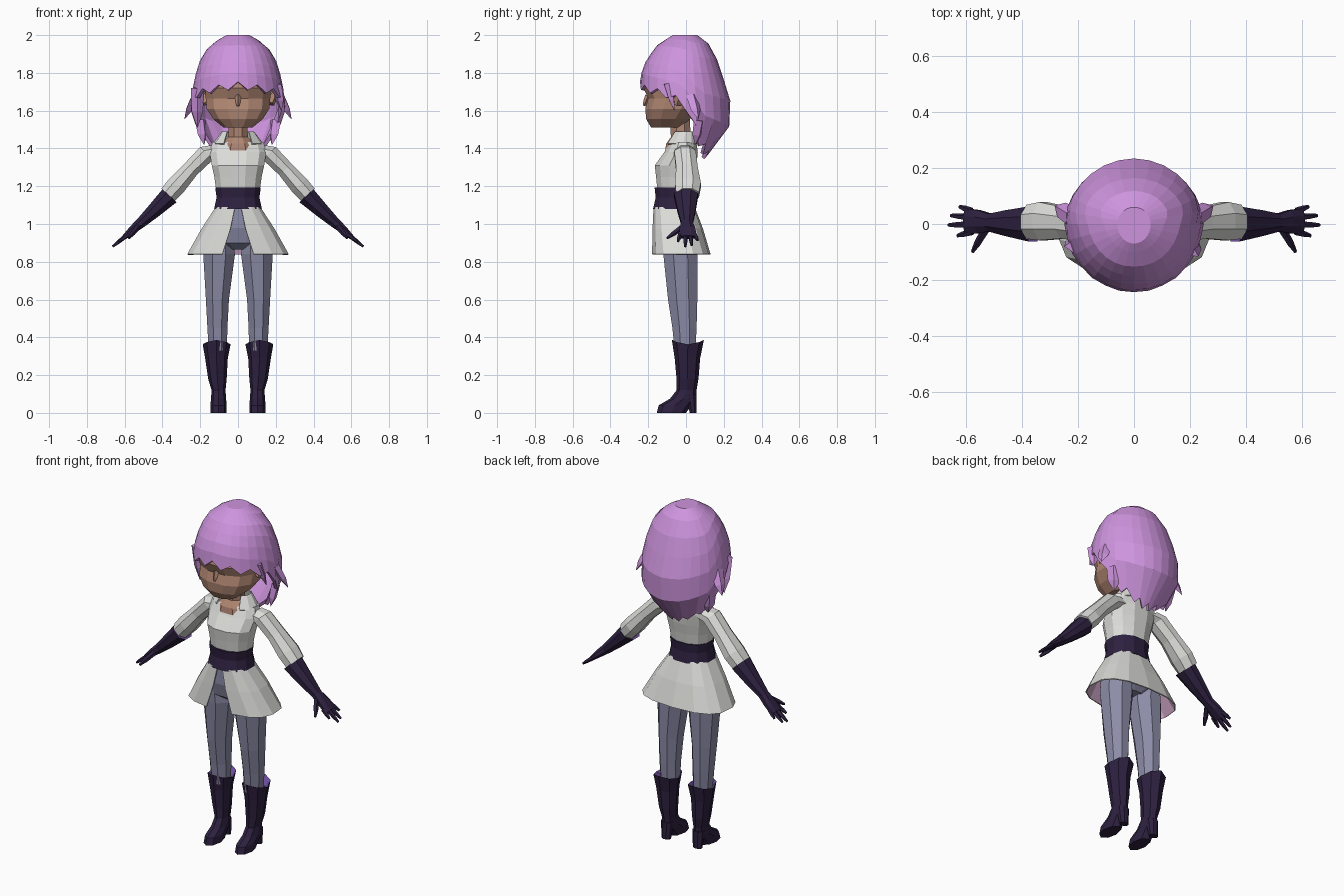
import bpy, bmesh, math
from mathutils import Vector

if "Cube" in bpy.data.objects:
    bpy.data.objects.remove(bpy.data.objects["Cube"])


def mat(name, r, g, b):
    m = bpy.data.materials.new(name)
    lin = [((c / 255 + 0.055) / 1.055) ** 2.4 for c in (r, g, b)]
    m.diffuse_color = (*lin, 1)
    m.use_nodes = True
    m.node_tree.nodes["Principled BSDF"].inputs["Base Color"].default_value = m.diffuse_color
    return m


HAIR = mat("lilac_hair", 206, 148, 222)
SKIN = mat("brown_skin", 176, 134, 114)
WHITE = mat("white_cloth", 220, 220, 217)
DARK = mat("dark_purple_leather", 46, 33, 64)
GREY = mat("grey_violet_trousers", 140, 140, 168)
LINING = mat("purple_lining", 112, 78, 162)
PINK = mat("pink_skirt_lining", 205, 165, 198)


def ring(z, rx, y0, y1, cx=0.0, n=12, sq=1.0, phase=0.5, gap=None, wave=0.0):
    """Horizontal ring, counter-clockwise from the front; gap leaves it open."""
    pts = []
    k = 1 / math.cos(math.pi / n) if phase == 0.5 and gap is None else 1
    for i in range(n if gap is None else n + 1):
        if gap is None:
            a = -math.pi / 2 + (i + phase) * 2 * math.pi / n
        else:
            a = -math.pi / 2 + gap + i * (2 * math.pi - 2 * gap) / n
        c, s = [math.copysign(abs(v) ** sq, v) * k for v in (math.cos(a), math.sin(a))]
        pts.append((cx + rx * c, (y0 + y1) / 2 + (y1 - y0) / 2 * s,
                    z + wave * math.cos(2 * a)))
    return pts


ARM_N = Vector((0.73, 0, 0.68))


def arm_ring(x, y, z, ry, rn, n=8):
    """Ring across the sloping arm."""
    return [Vector((x, y, z)) + Vector((0, ry, 0)) * math.cos(a) + ARM_N * rn * math.sin(a)
            for a in [(i + 0.5) * 2 * math.pi / n for i in range(n)]]


def grid(name, rows, mats, closed=True, caps=True, mirror=False, thick=0, lined=False):
    """Skin a list of point rows; a lined part gets material 1 on its first band."""
    bm = bmesh.new()
    vs = [[bm.verts.new(p) for p in r] for r in rows]
    n = len(vs[0])
    for r in range(len(vs) - 1):
        for c in range(n if closed else n - 1):
            d = (c + 1) % n
            f = bm.faces.new((vs[r][c], vs[r + 1][c], vs[r + 1][d], vs[r][d]))
            f.material_index = int(lined and r == 0)
    if caps in (True, "top"):
        f = bm.faces.new(vs[0])
        f.material_index = int(lined)
    if caps is True:
        bm.faces.new(vs[-1][::-1])
        bmesh.ops.recalc_face_normals(bm, faces=bm.faces)
    me = bpy.data.meshes.new(name)
    bm.to_mesh(me)
    bm.free()
    ob = bpy.data.objects.new(name, me)
    bpy.context.collection.objects.link(ob)
    for m in mats:
        me.materials.append(m)
    if thick:
        s = ob.modifiers.new("thickness", "SOLIDIFY")
        s.thickness = thick
        s.material_offset = len(mats) - 1
    if mirror:
        m = ob.modifiers.new("mirror", "MIRROR")
        m.use_mirror_merge = False
    return ob


def spike(name, a, b, r, m, tip=0.15, n=5, mirror=False, flat=1.0):
    """Tapered strand or finger from a to b."""
    a, b = Vector(a), Vector(b)
    q = (b - a).to_track_quat('Z', 'Y')
    rows = []
    for t, k in ((0, 1), (0.6, 0.85), (1, tip)):
        rows.append([a.lerp(b, t) + q @ Vector((r * k * math.cos(i * 2 * math.pi / n),
                                               flat * r * k * math.sin(i * 2 * math.pi / n), 0))
                     for i in range(n)])
    return grid(name, rows, [m], mirror=mirror)


def interp(z, table, col):
    for a, b in zip(table, table[1:]):
        if z >= b[0]:
            t = (a[0] - z) / (a[0] - b[0])
            return a[col] + (b[col] - a[col]) * t
    return table[-1][col]


# hair shell: profile (z, half width, front, back) and a hem that varies by direction
PROFILE = [(2.0, .06, .07, .06), (1.95, .15, .15, .125), (1.87, .2, .21, .165),
           (1.78, .228, .243, .195), (1.7, .243, .245, .222), (1.6, .25, .25, .248),
           (1.5, .225, .22, .225), (1.42, .175, .16, .165), (1.35, .10, .10, .10)]
HEM = [(-180, 1.355), (-150, 1.37), (-115, 1.43), (-104, 1.5), (-92, 1.61),
       (-72, 1.68), (-40, 1.71), (0, 1.735)]
hem_table = [(-d, z) for d, z in HEM[::1]]
COLS = 28
rows = []
for s in (0, .07, .2, .36, .54, .75, 1):
    row = []
    for i in range(COLS):
        a = i * 2 * math.pi / COLS
        d = math.degrees(min(a, 2 * math.pi - a))
        zb = interp(d, hem_table, 1)
        if s == 1:
            zb += 0.018 * (-1) ** i
        z = 2 - (2 - zb) * s
        depth = interp(z, PROFILE, 2 if math.cos(a) > 0 else 3)
        row.append((interp(z, PROFILE, 1) * math.sin(a), -depth * math.cos(a), z))
    rows.append(row)
grid("hair_shell", rows, [HAIR], caps="top", thick=0.02)

# loose strands
spike("side_hair_tip", (.225, .03, 1.68), (.283, .065, 1.555), .035, HAIR, .05, 4, True, .6)
spike("back_hair_tip", (.2, .07, 1.55), (.18, .05, 1.42), .04, HAIR, .05, 4, True, .6)
spike("cheek_lock", (-.215, -.08, 1.72), (-.215, -.05, 1.51), .035, HAIR, .05, 4, False, .7)
spike("temple_lock", (.205, -.1, 1.74), (.23, -.06, 1.6), .03, HAIR, .05, 4, False, .6)

# head, nose, ears, neck
head = [(1.86, .12, -.14, .08), (1.8, .165, -.2, .1), (1.72, .172, -.224, .1),
        (1.665, .17, -.2, .09), (1.61, .165, -.215, .07), (1.555, .13, -.21, .02),
        (1.512, .078, -.185, -.03)]
grid("head", [ring(*r, sq=.85) for r in head], [SKIN])
spike("nose", (0, -.2, 1.68), (0, -.222, 1.625), .016, SKIN, .4, 4)
spike("ear", (.165, -.05, 1.64), (.195, -.03, 1.7), .03, SKIN, .5, 6, True)
grid("neck", [ring(*r, n=8) for r in ((1.56, .05, -.085, .02), (1.46, .052, -.08, .025),
                                      (1.425, .085, -.105, .03), (1.39, .1, -.11, .03))], [SKIN])

# tunic top, collar, belt
tunic = [(1.42, .1, -.1, .04), (1.435, .135, -.085, .055), (1.38, .15, -.115, .062),
         (1.31, .138, -.165, .055), (1.25, .125, -.158, .045), (1.17, .114, -.15, .035)]
grid("tunic_top", [ring(*r, sq=.9) for r in tunic], [WHITE])
grid("collar", [ring(1.49, .085, -.075, .055, gap=.75, n=10),
                ring(1.425, .135, -.115, .075, gap=.6, n=10)],
     [WHITE], closed=False, caps=False, thick=.006)
belt = [(1.192, .12, -.166, .045), (1.14, .113, -.16, .04), (1.08, .126, -.174, .05)]
grid("belt", [ring(*r, sq=.9) for r in belt], [DARK])

# skirt with open front
skirt = [(1.09, .12, -.172, .046, 4), (.975, .195, -.178, .09, 7), (.84, .27, -.182, .13, 12)]
grid("skirt", [ring(*r[:4], n=14, sq=.75, gap=math.radians(r[4])) for r in skirt],
     [WHITE, PINK], closed=False, caps=False, thick=.006)

# trousers
hips = [(1.1, .11, -.15, .035), (.98, .165, -.15, .06), (.9, .17, -.13, .065), (.865, .07, -.08, .03)]
grid("hips", [ring(*r) for r in hips], [GREY])
leg = [(.95, .07, -.125, .06, .1), (.84, .084, -.12, .062, .1), (.6, .061, -.095, .06, .109),
       (.45, .053, -.072, .056, .109), (.33, .048, -.06, .05, .107)]
grid("trouser_leg", [ring(*r, n=8) for r in leg], [GREY], mirror=True)

# boots with purple lining
boot = [(.345, .05, -.06, .06, .11), (.375, .074, -.075, .095, .113), (.29, .06, -.06, .075, .114),
        (.18, .049, -.05, .066, .109), (.12, .037, -.05, .056, .103), (.075, .04, -.085, .055, .103),
        (.04, .043, -.145, .03, .103), (.0, .043, -.155, .0, .103)]
grid("boot", [ring(*r, n=8, phase=0, wave=-.012 if i == 1 else 0) for i, r in enumerate(boot)],
     [DARK, LINING], mirror=True, lined=True)
grid("boot_heel", [ring(.1, .034, .0, .056, .103, 8), ring(.0, .026, .02, .056, .103, 8)],
     [DARK], mirror=True)

# sleeves
sleeve = [(.11, -.005, 1.385, .055, .05), (.165, -.005, 1.375, .062, .052), (.25, .005, 1.29, .062, .048),
          (.325, .01, 1.205, .074, .056), (.37, .008, 1.155, .066, .053)]
grid("sleeve", [arm_ring(*r) for r in sleeve], [WHITE], mirror=True)

# gloves with purple lining, palm and fingers
glove = [(.37, 0, 1.145, .045, .035), (.362, 0, 1.15, .068, .055), (.45, .003, 1.065, .05, .041),
         (.515, .005, 1.005, .034, .03), (.555, .008, .972, .045, .024), (.602, .01, .93, .05, .014)]
grid("glove", [arm_ring(*r) for r in glove], [DARK, LINING], mirror=True, lined=True)
for i, (y0, y1, x) in enumerate(((-.03, -.042, .632), (-.003, -.004, .664),
                                 (.023, .03, .656), (.046, .062, .625))):
    spike(f"finger_{i + 1}", (.582, y0, .945), (x, y1, .935 - (x - .6) * .85), .013, DARK, .5, 5, True)
spike("thumb", (.53, -.02, .985), (.578, -.1, .925), .016, DARK, .4, 5, True)
